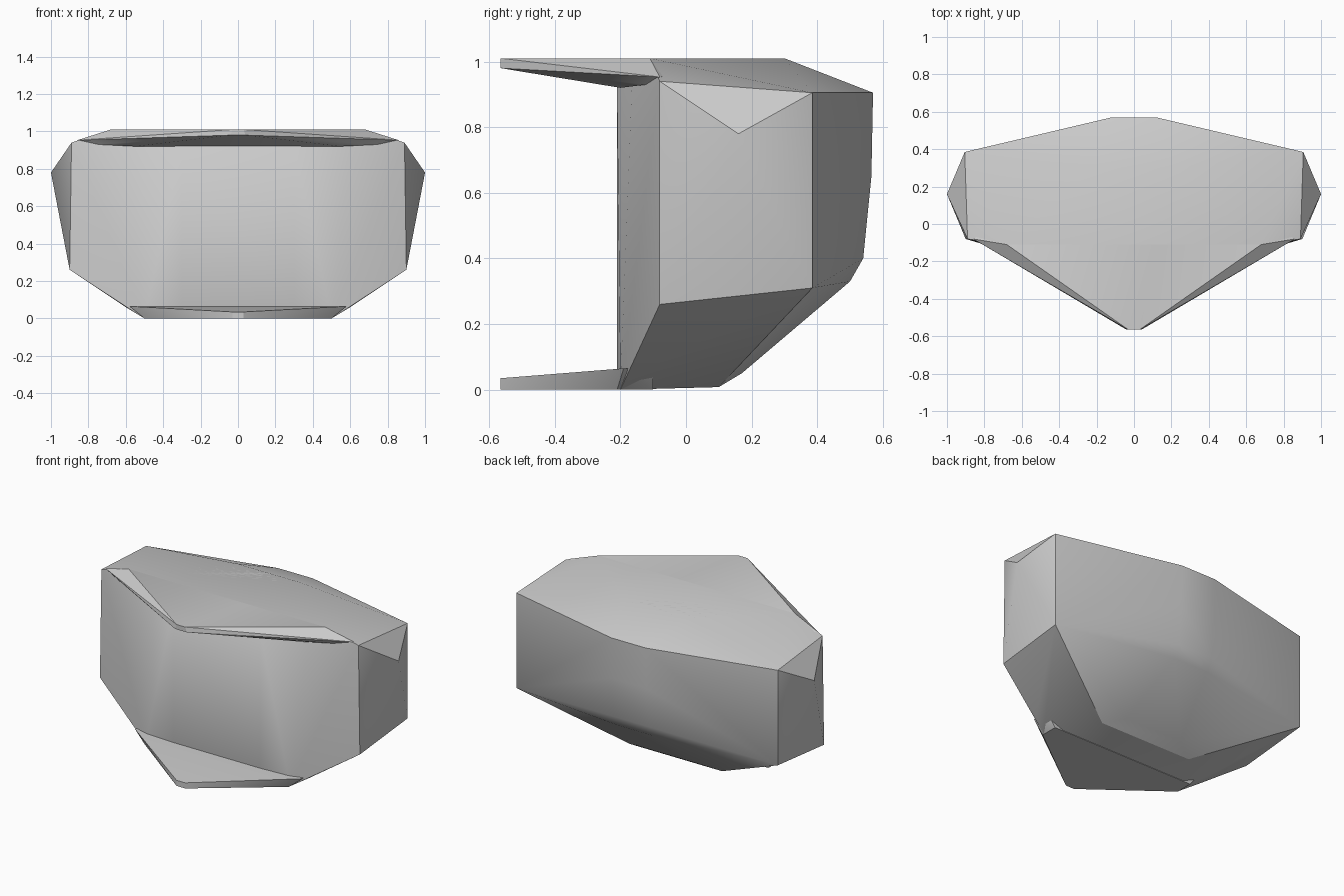
import bpy, bmesh
from math import radians

cube = bpy.data.objects.get("Cube")
if cube:
    bpy.data.objects.remove(cube, do_unlink=True)

grey = bpy.data.materials.new("plain_grey")
grey.use_nodes = True
colour = (0.6, 0.6, 0.6, 1)
grey.diffuse_color = colour
grey.node_tree.nodes["Principled BSDF"].inputs["Base Color"].default_value = colour


def faceted_solid(name, half):
    """Closed convex solid from the corners of its left half, mirrored in x."""
    bm = bmesh.new()
    for x, y, z in half:
        for side in ((1, -1) if x else (1,)):
            bm.verts.new((side * x, y, z))
    result = bmesh.ops.convex_hull(bm, input=bm.verts[:])
    loose = [v for v in bm.verts if not v.link_faces]
    bmesh.ops.delete(bm, geom=loose, context='VERTS')
    bmesh.ops.dissolve_limit(bm, angle_limit=radians(1), verts=bm.verts[:], edges=bm.edges[:])
    bmesh.ops.recalc_face_normals(bm, faces=bm.faces[:])
    mesh = bpy.data.meshes.new(name)
    bm.to_mesh(mesh)
    bm.free()
    mesh.materials.append(grey)
    obj = bpy.data.objects.new(name, mesh)
    bpy.context.collection.objects.link(obj)
    bpy.ops.object.select_all(action='DESELECT')
    obj.select_set(True)
    bpy.context.view_layer.objects.active = obj
    bpy.ops.object.shade_smooth_by_angle(angle=radians(28))
    return obj


# Flat area on top, shared by the body and the upper ledge
top_flat = [(0.22, 0.30, 1.01), (0.50, 0.05, 1.01), (0.68, -0.11, 1.01)]

# Main body: bowed front, pointed cheeks, wedge back, sloping underside
front = [(0.30, -0.21, 0.92), (0.60, -0.165, 0.92), (0.89, -0.08, 0.94),
         (0.30, -0.21, 0.03), (0.60, -0.15, 0.06), (0.90, -0.08, 0.26)]
cheek = [(1.0, 0.16, 0.78), (0.905, 0.385, 0.905), (0.905, 0.385, 0.31)]
back = [(0.12, 0.57, 0.905), (0.12, 0.565, 0.65), (0.12, 0.54, 0.40), (0.12, 0.50, 0.33)]
underside = [(0.20, 0.17, 0.05), (0.32, 0.10, 0.008), (0.50, -0.20, 0.0)]
faceted_solid("body", front + cheek + back + underside + top_flat)

# Upper ledge: thin pointed overhang
faceted_solid("upper_ledge", top_flat + [
    (0.03, -0.565, 1.01), (0.04, -0.565, 0.98), (0.86, -0.08, 0.953),
    (0.55, -0.20, 0.92), (0.75, -0.12, 0.93)])

# Lower ledge: shorter pointed shelf
faceted_solid("lower_ledge", [
    (0.03, -0.565, 0.0), (0.03, -0.565, 0.035), (0.50, -0.21, 0.0),
    (0.58, -0.19, 0.065), (0.50, -0.10, 0.0), (0.55, -0.10, 0.065)])
